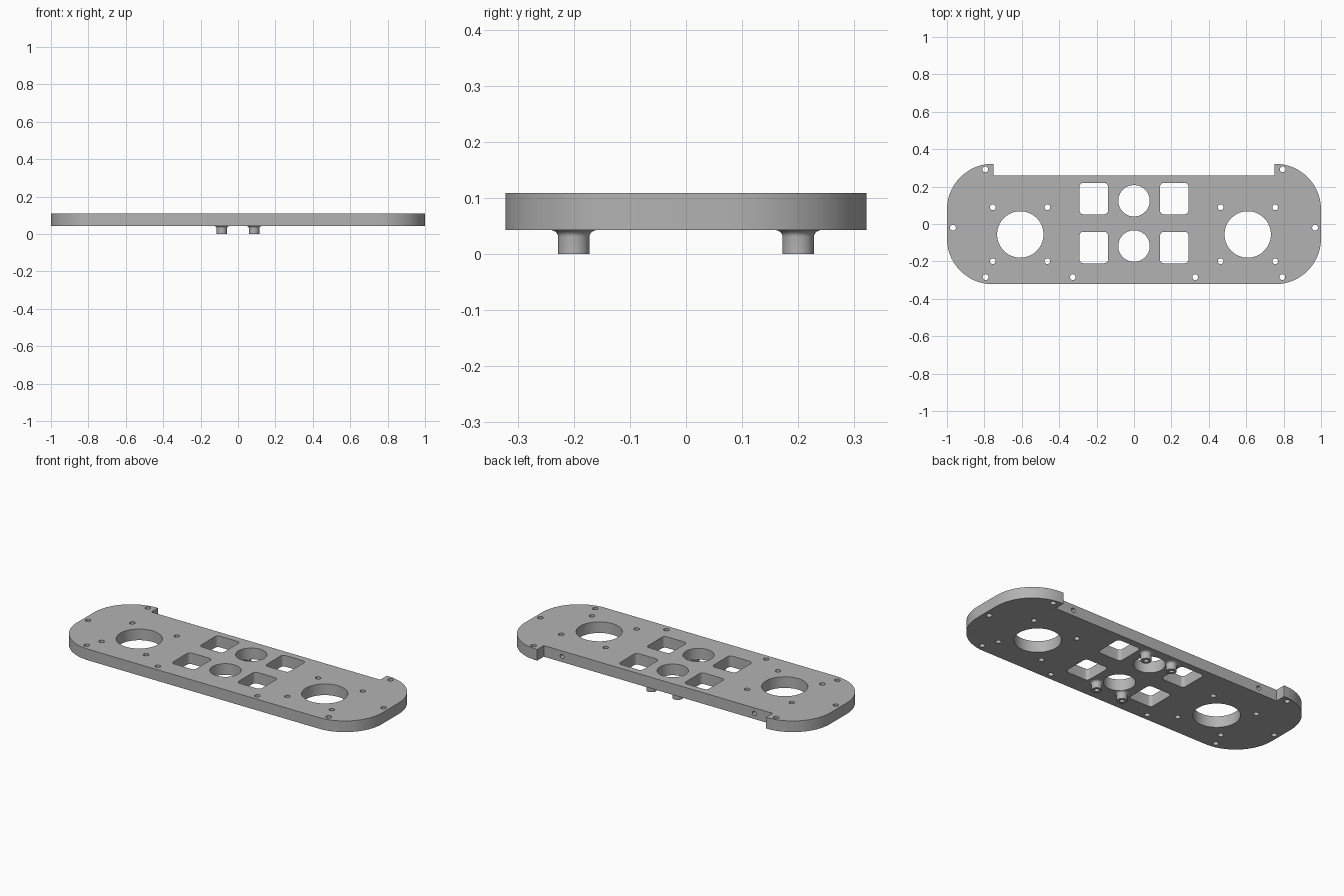
import bpy, bmesh
from math import sin, cos, pi, radians
from mathutils import Matrix, Vector

cube = bpy.data.objects.get("Cube")
if cube:
    bpy.data.objects.remove(cube, do_unlink=True)

grey = bpy.data.materials.new("plain grey")
grey.use_nodes = True
grey.diffuse_color = (0.45, 0.45, 0.45, 1)
grey.node_tree.nodes["Principled BSDF"].inputs["Base Color"].default_value = (0.45, 0.45, 0.45, 1)

BOTTOM, TOP = 0.043, 0.109
HALF_Y, NOTCH_X, NOTCH_Y = 0.322, 0.75, 0.26


def arc(cx, cy, r, start, end, n):
    return [(cx + r * cos(radians(start + (end - start) * i / n)),
             cy + r * sin(radians(start + (end - start) * i / n))) for i in range(n + 1)]


def circle(cx, cy, r, n=48):
    return arc(cx, cy, r, 0, 360, n)[:-1]


def rounded_rect(cx, cy, hx, hy, r, n=6):
    pts = []
    for k, (sx, sy) in enumerate([(1, 1), (-1, 1), (-1, -1), (1, -1)]):
        pts += arc(cx + sx * (hx - r), cy + sy * (hy - r), r, 90 * k, 90 * k + 90, n)
    return pts


def add_prism(bm, pts, z0, z1, matrix=Matrix()):
    low = [bm.verts.new(matrix @ Vector((x, y, z0))) for x, y in pts]
    high = [bm.verts.new(matrix @ Vector((x, y, z1))) for x, y in pts]
    bm.faces.new(low[::-1])
    bm.faces.new(high)
    for i in range(len(pts)):
        j = (i + 1) % len(pts)
        bm.faces.new((low[i], low[j], high[j], high[i]))


def make_object(name, bm):
    bmesh.ops.recalc_face_normals(bm, faces=bm.faces)
    mesh = bpy.data.meshes.new(name)
    bm.to_mesh(mesh)
    bm.free()
    mesh.materials.append(grey)
    obj = bpy.data.objects.new(name, mesh)
    bpy.context.collection.objects.link(obj)
    return obj


def activate(obj):
    bpy.ops.object.select_all(action='DESELECT')
    obj.select_set(True)
    bpy.context.view_layer.objects.active = obj


def cut_and_smooth(obj, cutter):
    activate(obj)
    mod = obj.modifiers.new("openings", 'BOOLEAN')
    mod.operation, mod.solver, mod.object = 'DIFFERENCE', 'EXACT', cutter
    bpy.ops.object.modifier_apply(modifier=mod.name)
    bpy.ops.object.shade_smooth_by_angle(angle=radians(30))


# Plate: rounded ends, with a long notch along the back edge
R = 0.245
cx, cy = 1 - R, HALF_Y - R
right_end = arc(cx, -cy, R, -90, 0, 20) + arc(cx, cy, R, 0, 90, 20)
right_end += [(NOTCH_X, HALF_Y), (NOTCH_X, NOTCH_Y)]
outline = right_end + [(-x, y) for x, y in reversed(right_end)]
bm = bmesh.new()
add_prism(bm, outline, BOTTOM, TOP)
plate = make_object("plate", bm)

# Cutter for all openings
bm = bmesh.new()
screw_holes = [(0.795, 0.292), (0.755, 0.089), (0.463, 0.089), (0.968, -0.02),
               (0.755, -0.199), (0.463, -0.199), (0.793, -0.284), (0.327, -0.284)]
for y in (0.124, -0.118):
    add_prism(bm, circle(0, y, 0.084), -0.1, 0.2)
for s in (1, -1):
    add_prism(bm, circle(s * 0.608, -0.056, 0.124, 64), -0.1, 0.2)
    for y in (0.136, -0.126):
        add_prism(bm, rounded_rect(s * 0.215, y, 0.076, 0.084, 0.02), -0.1, 0.2)
    for x, y in screw_holes:
        add_prism(bm, circle(s * x, y, 0.0155, 20), -0.1, 0.2)
    # Blind holes in the back edge
    sideways = Matrix.Translation((s * 0.63, 0, (BOTTOM + TOP) / 2)) @ Matrix.Rotation(-pi / 2, 4, 'X')
    add_prism(bm, circle(0, 0, 0.013, 20), 0.16, 0.3, sideways)
cutter = make_object("openings_cutter", bm)
cutter.hide_render = True

# Pegs: hollow studs that flare into the underside
flare = [(0.043 - 0.015 * cos(a), 0.031 + 0.012 * sin(a))
         for a in (pi / 2 * i / 6 for i in range(7))]
profile = [(0, 0.035), (0.013, 0.035), (0.013, 0), (0.028, 0)] + flare + [(0.043, 0.046), (0, 0.046)]


def make_peg(name, x, y):
    bm = bmesh.new()
    verts = [bm.verts.new((r, 0, z)) for r, z in profile]
    edges = [bm.edges.new(pair) for pair in zip(verts, verts[1:])]
    bmesh.ops.spin(bm, geom=verts + edges, cent=(0, 0, 0), axis=(0, 0, 1), angle=2 * pi, steps=32)
    bmesh.ops.remove_doubles(bm, verts=bm.verts, dist=0.0001)
    bmesh.ops.translate(bm, verts=bm.verts, vec=(x, y, 0))
    return make_object(name, bm)


parts = [plate]
for side, x in (("left", 0.086), ("right", -0.086)):
    for end, y in (("front", -0.2), ("back", 0.2)):
        parts.append(make_peg(f"{end}_{side}_peg", x, y))

for part in parts:
    cut_and_smooth(part, cutter)
bpy.data.objects.remove(cutter, do_unlink=True)
